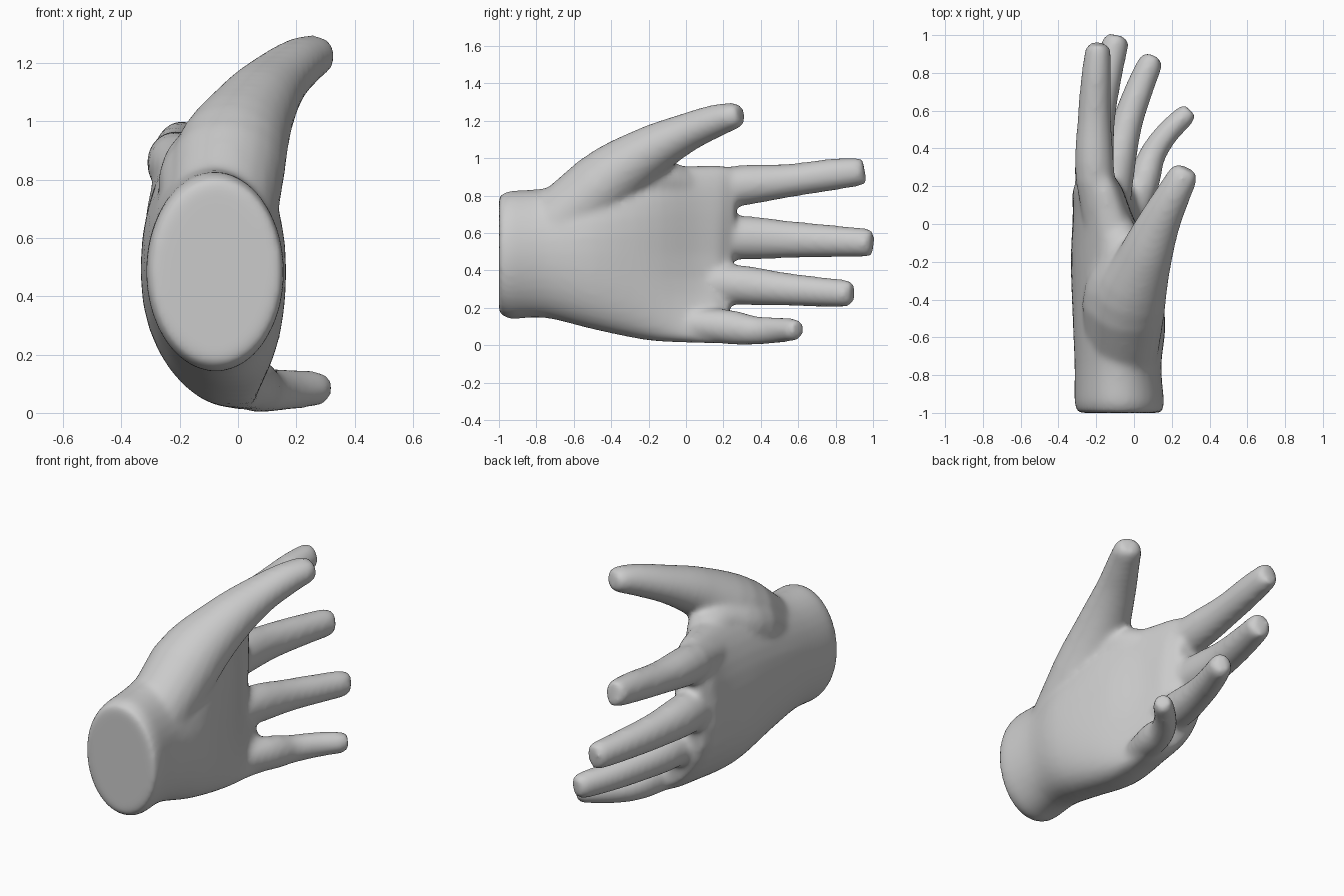
import bpy, bmesh
from math import cos, sin, tau, copysign
from mathutils import Vector

bm = bmesh.new()
SIDES = 20


def refine(rows, steps=4):
    """Smoothly interpolate the inner stations; end segments stay straight."""
    out = [rows[0]]
    for a, b, c, d in zip(rows, rows[1:], rows[2:], rows[3:]):
        for k in range(steps):
            t = k / steps
            out.append([q + 0.5 * t * (r - p + t * (2 * p - 5 * q + 4 * r - s + t * (3 * (q - r) + s - p)))
                        for p, q, r, s in zip(a, b, c, d)])
    return out + list(rows[-2:])


def loft(rings):
    """Skin a list of point rings and cap both ends."""
    loops = [[bm.verts.new(p) for p in ring] for ring in rings]
    n = len(loops[0])
    for a, b in zip(loops, loops[1:]):
        for i in range(n):
            j = (i + 1) % n
            bm.faces.new((a[i], a[j], b[j], b[i]))
    bm.faces.new(loops[0][::-1])
    bm.faces.new(loops[-1])


def digit(stations):
    """Tapered tube through (x, y, z, half width, half height) stations."""
    path = refine(stations)
    pts = [Vector(p[:3]) for p in path]
    rings = []
    for i, (c, p) in enumerate(zip(pts, path)):
        t = (pts[min(i + 1, len(pts) - 1)] - pts[max(i - 1, 0)]).normalized()
        side = t.cross(Vector((0, 0, 1))).normalized()
        up = side.cross(t)
        rings.append([c + side * p[3] * cos(tau * k / SIDES) + up * p[4] * sin(tau * k / SIDES)
                      for k in range(SIDES)])
    loft(rings)


def palm(sections):
    """Bowed ovals: y, z low, z high, x back, x palm, bow low, bow high, squareness, slant."""
    rings = []
    for y, z0, z1, x0, x1, low, high, e, slant in refine(sections):
        ring = []
        for k in range(32):
            c, s = cos(tau * k / 32), sin(tau * k / 32)
            u = copysign(abs(c) ** e, c)
            t = copysign(abs(s) ** e, s)
            bow = (low if t < 0 else high) * t * t
            ring.append(((x0 + x1) / 2 + (x1 - x0) / 2 * u + bow, y + slant * t,
                         (z0 + z1) / 2 + (z1 - z0) / 2 * t))
        rings.append(ring[::-1])
    loft(rings)


# wrist and palm
palm([
    (-1.00, 0.17, 0.80, -0.30, 0.15, 0, 0, 1, 0),
    (-0.95, 0.14, 0.825, -0.315, 0.16, 0, 0, 1, 0),
    (-0.75, 0.145, 0.84, -0.315, 0.145, 0.02, 0, 1, 0),
    (-0.50, 0.085, 0.90, -0.325, 0.165, 0.05, 0.02, 0.95, 0),
    (-0.20, 0.025, 0.95, -0.335, 0.10, 0.09, 0.05, 0.85, 0),
    (0.05, 0.012, 0.96, -0.325, -0.01, 0.18, 0.04, 0.8, 0),
    (0.18, 0.008, 0.96, -0.325, -0.06, 0.23, 0.03, 0.8, 0.02),
    (0.25, 0.02, 0.94, -0.29, -0.11, 0.24, 0.03, 0.8, 0.03),
])
# index finger
digit([(-0.15, -0.20, 0.78, 0.08, 0.08), (-0.205, 0.24, 0.847, 0.105, 0.11),
       (-0.21, 0.55, 0.88, 0.09, 0.09), (-0.20, 0.78, 0.912, 0.08, 0.086),
       (-0.19, 0.93, 0.928, 0.066, 0.076), (-0.188, 0.955, 0.932, 0.045, 0.07)])
# middle finger
digit([(-0.18, -0.15, 0.57, 0.08, 0.08), (-0.21, 0.26, 0.575, 0.105, 0.117),
       (-0.19, 0.55, 0.565, 0.09, 0.1), (-0.14, 0.80, 0.555, 0.08, 0.086),
       (-0.095, 0.97, 0.548, 0.07, 0.076), (-0.088, 0.998, 0.547, 0.05, 0.07)])
# ring finger
digit([(-0.13, -0.15, 0.35, 0.08, 0.08), (-0.10, 0.25, 0.325, 0.10, 0.107),
       (-0.04, 0.52, 0.30, 0.083, 0.09), (0.03, 0.72, 0.285, 0.075, 0.08),
       (0.09, 0.86, 0.277, 0.065, 0.072), (0.105, 0.89, 0.275, 0.042, 0.06)])
# little finger
digit([(-0.06, -0.15, 0.13, 0.07, 0.07), (0.045, 0.20, 0.10, 0.085, 0.094),
       (0.095, 0.36, 0.079, 0.072, 0.079), (0.175, 0.48, 0.08, 0.064, 0.07),
       (0.275, 0.58, 0.083, 0.057, 0.06), (0.298, 0.602, 0.083, 0.042, 0.048)])
# thumb with its muscle pad
digit([(-0.07, -0.80, 0.54, 0.18, 0.19), (-0.035, -0.45, 0.85, 0.20, 0.185),
       (0.05, -0.20, 1.03, 0.15, 0.14), (0.13, 0.00, 1.135, 0.115, 0.105),
       (0.21, 0.16, 1.20, 0.092, 0.088), (0.265, 0.265, 1.228, 0.078, 0.07),
       (0.28, 0.295, 1.234, 0.058, 0.053)])
# web between thumb and index finger
digit([(-0.09, -0.80, 0.54, 0.16, 0.17), (-0.09, -0.42, 0.80, 0.185, 0.165),
       (-0.06, -0.19, 0.89, 0.14, 0.12), (-0.10, 0.0, 0.85, 0.09, 0.09),
       (-0.14, 0.15, 0.80, 0.04, 0.05)])

mesh = bpy.data.meshes.new("hand")
bmesh.ops.recalc_face_normals(bm, faces=bm.faces)
bm.to_mesh(mesh)
bm.free()
hand = bpy.data.objects.new("hand", mesh)
bpy.context.collection.objects.link(hand)

# fuse the parts into one skin and soften the joints
remesh = hand.modifiers.new("fuse", 'REMESH')
remesh.mode = 'VOXEL'
remesh.voxel_size = 0.016
remesh.use_smooth_shade = True
soften = hand.modifiers.new("soften", 'SMOOTH')
soften.factor = 0.5
soften.iterations = 14
